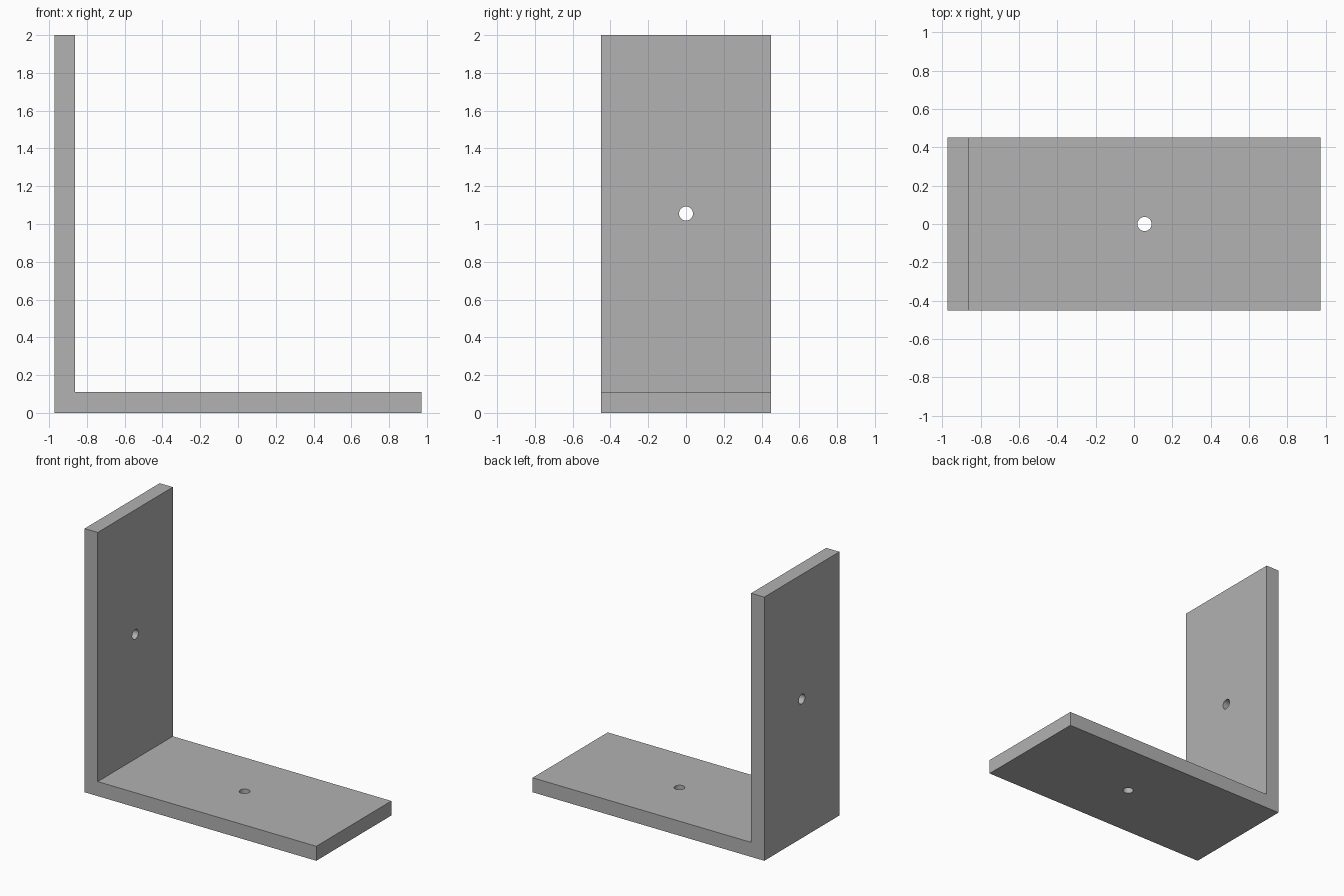
import bpy
import bmesh
from math import pi, radians
from mathutils import Vector

cube = bpy.data.objects.get("Cube")
if cube:
    bpy.data.objects.remove(cube, do_unlink=True)

HALF_LENGTH, HALF_WIDTH, HEIGHT, THICK = 0.972, 0.45, 2.0, 0.11
HOLE_RADIUS = 0.037
MIDDLE = (HEIGHT + THICK) / 2      # hole centre, measured along each leg from the corner

grey = bpy.data.materials.new("plain grey")
grey.use_nodes = True
grey.diffuse_color = (0.445, 0.445, 0.445, 1)
grey.node_tree.nodes["Principled BSDF"].inputs["Base Color"].default_value = grey.diffuse_color

# L-shaped bracket: side profile extruded across the width
inner = -HALF_LENGTH + THICK
profile = [(-HALF_LENGTH, 0), (HALF_LENGTH, 0), (HALF_LENGTH, THICK),
           (inner, THICK), (inner, HEIGHT), (-HALF_LENGTH, HEIGHT)]
bm = bmesh.new()
face = bm.faces.new([bm.verts.new((x, -HALF_WIDTH, z)) for x, z in profile])
extruded = bmesh.ops.extrude_face_region(bm, geom=[face])["geom"]
bmesh.ops.translate(bm, vec=Vector((0, 2 * HALF_WIDTH, 0)),
                    verts=[v for v in extruded if isinstance(v, bmesh.types.BMVert)])
bmesh.ops.recalc_face_normals(bm, faces=bm.faces)
mesh = bpy.data.meshes.new("angle_bracket")
bm.to_mesh(mesh)
bm.free()
bracket = bpy.data.objects.new("angle_bracket", mesh)
bpy.context.collection.objects.link(bracket)
mesh.materials.append(grey)


# Screw hole through the middle of a leg
def drill(name, location, rotation):
    bpy.ops.mesh.primitive_cylinder_add(vertices=32, radius=HOLE_RADIUS, depth=THICK * 3,
                                        location=location, rotation=rotation)
    cutter = bpy.context.object
    cutter.name = name
    cutter.data.materials.append(grey)
    cutter.hide_render = True
    bpy.ops.object.select_all(action="DESELECT")
    bracket.select_set(True)
    bpy.context.view_layer.objects.active = bracket
    cut = bracket.modifiers.new(name, "BOOLEAN")
    cut.operation, cut.solver, cut.object = "DIFFERENCE", "EXACT", cutter
    bpy.ops.object.modifier_apply(modifier=cut.name)
    bpy.data.objects.remove(cutter, do_unlink=True)


drill("base_hole", (0.055, 0, THICK / 2), (0, 0, 0))
drill("upright_hole", (-HALF_LENGTH + THICK / 2, 0, MIDDLE), (0, pi / 2, 0))

# Smooth hole walls, sharp bracket edges
bpy.ops.object.shade_smooth_by_angle(angle=radians(30))
